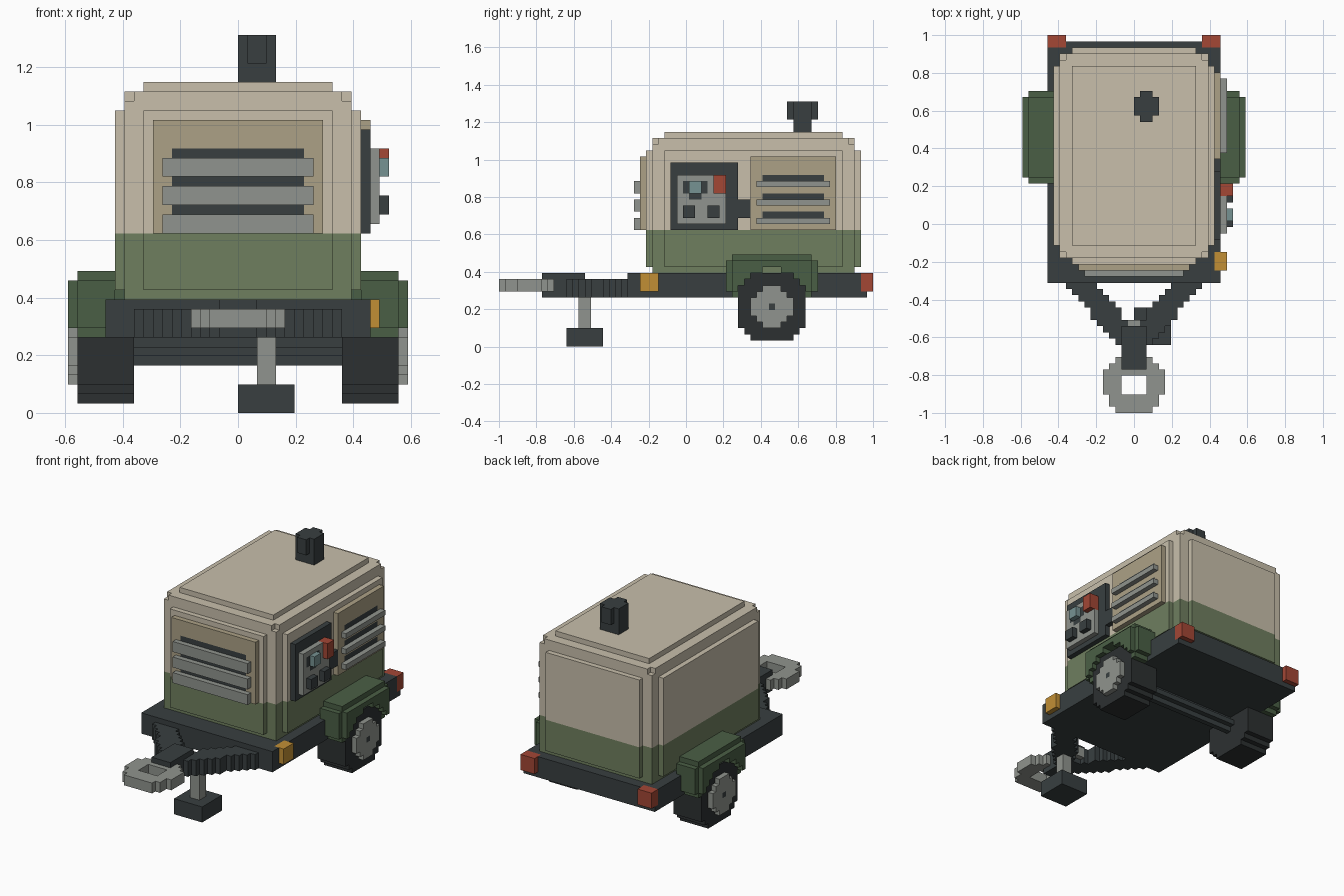
import bpy
import math

if "Cube" in bpy.data.objects:
    bpy.data.objects.remove(bpy.data.objects["Cube"])

V = 2 / 61          # edge of one cube; the model is 61 cubes long
PALETTE = dict(tan="C8BFAB", panel="ACA186", green="6F7F5F", fender="4A5F45",
               dark="383F40", tyre="2C3031", grey="90948E", amber="C18F35",
               red="A34735", teal="769292")


def material(name):
    m = bpy.data.materials.get(name)
    if not m:
        m = bpy.data.materials.new(name)
        rgb = [int(PALETTE[name][i:i + 2], 16) / 255 for i in (0, 2, 4)]
        m.diffuse_color = [((c + 0.055) / 1.055) ** 2.4 for c in rgb] + [1]
        m.use_nodes = True
        m.node_tree.nodes["Principled BSDF"].inputs["Base Color"].default_value = m.diffuse_color
    return m


def box(x0, x1, y0, y1, z0, z1):
    """Set of cubes filling a block (cube units, y counted from the front)."""
    return {(x, y, z) for x in range(x0, x1) for y in range(y0, y1) for z in range(z0, z1)}


def rounded(x0, x1, y0, y1, z0, z1, insets):
    """Block with stepped corners: union of blocks with different insets."""
    out = set()
    for a, b, c in insets:
        out |= box(x0 + a, x1 - a, y0 + b, y1 - b, z0 + c, z1 - c)
    return out


def disc(x0, x1, radius):
    """Stepped cylinder along x around the axle."""
    return {(x, y, z) for x in range(x0, x1) for y in range(36, 53) for z in range(0, 15)
            if math.hypot(y - 44, z - 6) <= radius}


def mirror(cells):
    return {(-1 - x, y, z) for x, y, z in cells}


def part(name, cells, color):
    """Skin a set of cubes with as few rectangles as possible."""
    index, faces = {}, []
    for a in range(3):
        u, v = (a + 1) % 3, (a + 2) % 3

        def step(c, axis, n):
            c = list(c)
            c[axis] += n
            return tuple(c)
        for s in (0, 1):
            free = {c for c in cells if step(c, a, 2 * s - 1) not in cells}
            for c in sorted(free):
                if c not in free:
                    continue
                w = h = 1
                while step(c, u, w) in free:
                    w += 1
                while all(step(step(c, u, i), v, h) in free for i in range(w)):
                    h += 1
                free -= {step(step(c, u, i), v, j) for i in range(w) for j in range(h)}
                o = step(c, a, s)
                quad = [o, step(o, u, w), step(step(o, u, w), v, h), step(o, v, h)]
                faces.append([index.setdefault(p, len(index)) for p in (quad if s else quad[::-1])])
    mesh = bpy.data.meshes.new(name)
    mesh.from_pydata([(x * V, y * V - 1, z * V) for x, y, z in index], [], faces)
    mesh.materials.append(material(color))
    obj = bpy.data.objects.new(name, mesh)
    bpy.context.collection.objects.link(obj)


# Housing, green below and tan above
housing = rounded(-13, 13, 24, 59, 10, 35, [(0, 3, 3), (3, 0, 3), (3, 3, 0),
                                            (1, 1, 2), (1, 2, 1), (2, 1, 1)])
part("housing_lower", {c for c in housing if c[2] < 19}, "green")
part("housing_upper", {c for c in housing if c[2] >= 19}, "tan")

# Chassis with tail lights and one side marker set into it
tail_l = box(-14, -11, 59, 61, 9, 12)
tail_r = mirror(tail_l)
marker = box(13, 15, 23, 26, 9, 12)
chassis = box(-14, 14, 21, 60, 8, 12)
part("chassis", chassis - tail_l - tail_r - marker, "dark")
part("tail_light_left", tail_l, "red")
part("tail_light_right", tail_r, "red")
part("side_marker", marker, "amber")

# Fenders, tyres and hubs on both sides
fender = rounded(12, 18, 37, 52, 8, 15, [(0, 1, 1), (1, 0, 1), (1, 1, 0)])
fender -= disc(12, 18, 6.2) | chassis | housing
cap = box(17, 18, 44, 45, 6, 7)
for side, place in (("right", lambda c: c), ("left", mirror)):
    part("fender_" + side, place(fender), "fender")
    part("tyre_" + side, place(disc(11, 17, 5.85)), "tyre")
    part("hub_" + side, place(disc(17, 18, 3.5) - cap), "grey")
    part("hub_cap_" + side, place(cap), "dark")
part("axle", disc(-11, 11, 1.3), "dark")

# Drawbar: two stepped arms meeting a central beam
post = box(2, 4, 13, 15, 3, 9)
arm = set()
for y in range(11, 21):
    xc = 8.3 - 0.85 * (20 - y)
    arm |= box(max(0, round(xc - 2.5)), round(xc + 2.5), y, y + 1, 8, 11)
rod = box(-1, 1, 9, 15, 9, 11)
drawbar = arm | mirror(arm) | box(-2, 2, 7, 14, 8, 12)

# Towing ring with its rod
ring = set()
for y, half in enumerate([3, 4, 4, 5, 5, 5, 5, 4, 3]):
    ring |= box(-half, half, y, y + 1, 9, 11)
ring -= box(-2, 2, 3, 6, 9, 11)
part("drawbar", drawbar - post - rod - ring, "dark")
part("towing_ring", ring | rod, "grey")

# Jack stand
part("jack_post", post, "grey")
part("jack_foot", box(0, 6, 11, 17, 0, 3), "dark")

# Exhaust
part("exhaust", box(0, 4, 48, 51, 35, 40) | box(1, 3, 47, 52, 37, 40), "dark")

# Front grille and side louvre: panel, dark slots and raised slats
front_slots, side_slots = set(), set()
for i, z in enumerate((21, 24, 27)):
    front_slots |= box(-7, 7, 23, 24, z, z + 1)
    side_slots |= box(13, 14, 43, 53, z, z + 1)
    part(f"front_slat_{i + 1}", box(-8, 8, 22, 23, z - 2, z), "grey")
    part(f"side_slat_{i + 1}", box(14, 15, 42, 54, z - 1, z), "grey")
part("front_panel", box(-9, 9, 23, 24, 19, 31) - front_slots, "panel")
part("front_slots", front_slots, "dark")
part("side_panel", box(13, 14, 41, 55, 19, 31) - side_slots, "panel")
part("side_slots", side_slots, "dark")

# Control panel on the right side
part("control_frame", box(13, 14, 28, 39, 19, 30), "dark")
part("door_latch", box(13, 14, 39, 41, 21, 24), "dark")
bezel = box(14, 15, 30, 34, 25, 27) | box(14, 15, 31, 33, 24, 25)
switch = box(14, 16, 35, 37, 25, 28)
part("control_plate", box(14, 15, 29, 37, 20, 28) - bezel - switch, "grey")
part("gauge_bezel", bezel, "dark")
part("gauge", box(15, 16, 31, 33, 25, 27), "teal")
part("stop_switch", switch, "red")
for i, y in enumerate((30, 34)):
    part(f"knob_{i + 1}", box(15, 16, y, y + 2, 21, 23), "dark")
